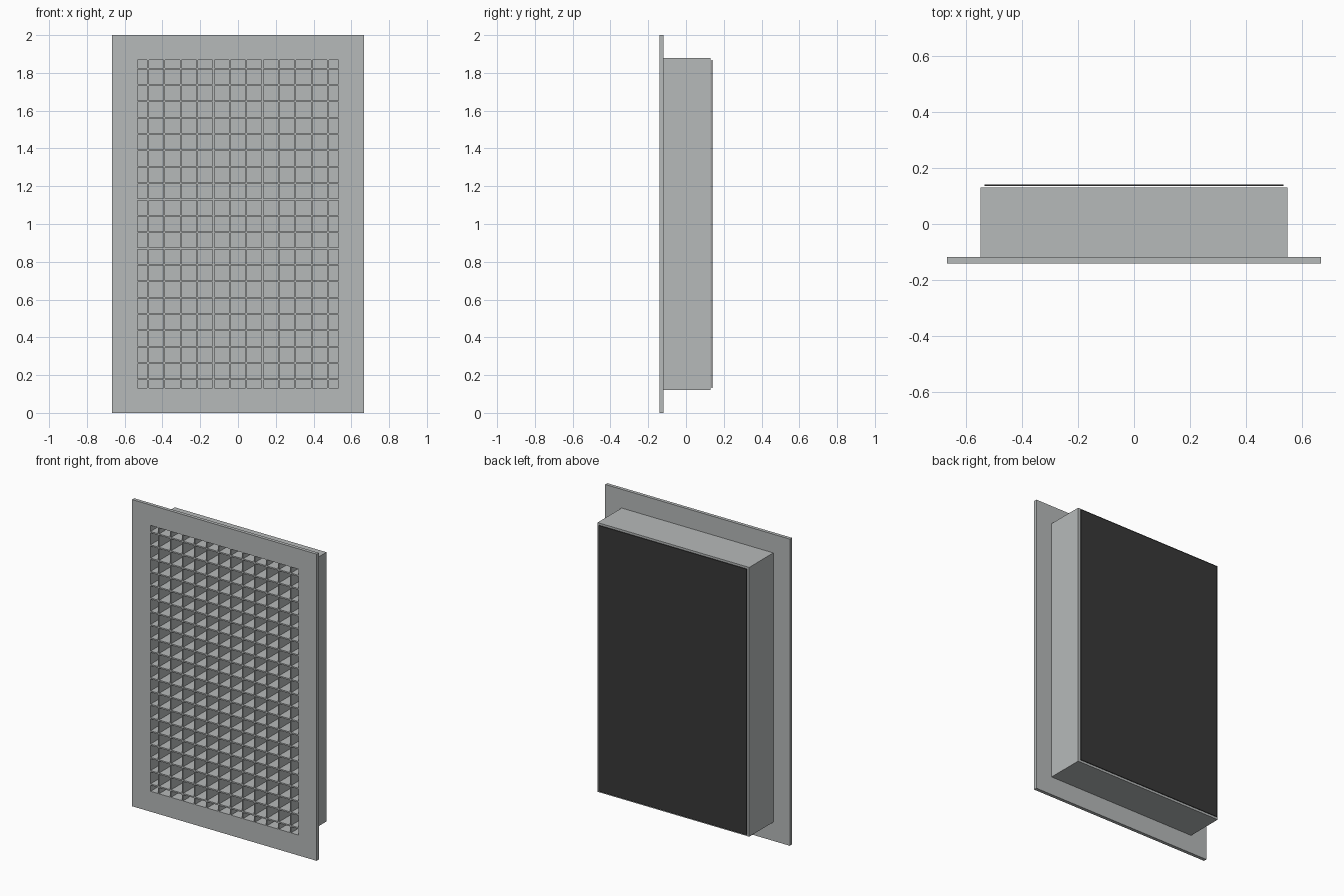
import bpy
import bmesh
from mathutils import Matrix

cube = bpy.data.objects.get("Cube")
if cube:
    bpy.data.objects.remove(cube, do_unlink=True)


def make_material(name, rgb):
    mat = bpy.data.materials.new(name)
    mat.use_nodes = True
    mat.diffuse_color = (*rgb, 1)
    bsdf = next(n for n in mat.node_tree.nodes if n.type == 'BSDF_PRINCIPLED')
    bsdf.inputs["Base Color"].default_value = (*rgb, 1)
    return mat


GREY = make_material("light grey metal", (0.47, 0.49, 0.49))
DARK = make_material("dark grey panel", (0.04, 0.04, 0.04))

# Shared dimensions (half sizes about the centre at z = 1)
FRAME_X, FRAME_Z = 0.666, 1.0
BOX_X, BOX_Z = 0.547, 0.878
OPEN_X, OPEN_Z = 0.533, 0.867
FRONT, FRAME_BACK, FLOOR, BOX_BACK = -0.14, -0.118, 0.118, 0.13
PITCH, THICK = 0.0866, 0.009


def finish(name, bm, mat):
    bmesh.ops.recalc_face_normals(bm, faces=bm.faces)
    mesh = bpy.data.meshes.new(name)
    bm.to_mesh(mesh)
    bm.free()
    mesh.materials.append(mat)
    obj = bpy.data.objects.new(name, mesh)
    bpy.context.collection.objects.link(obj)
    return obj


def loft(name, loops, mat, ring=False):
    """Join rectangles (half width, half height, y); close as a ring or cap the ends."""
    bm = bmesh.new()
    rows = [[bm.verts.new((sx * hx, y, 1 + sz * hz))
             for sx, sz in ((-1, -1), (1, -1), (1, 1), (-1, 1))]
            for hx, hz, y in loops]
    pairs = list(zip(rows, rows[1:]))
    if ring:
        pairs.append((rows[-1], rows[0]))
    else:
        bm.faces.new(rows[0])
        bm.faces.new(rows[-1])
    for a, b in pairs:
        for i in range(4):
            j = (i + 1) % 4
            bm.faces.new((a[i], a[j], b[j], b[i]))
    return finish(name, bm, mat)


def slats(name, count, vertical):
    """Evenly spaced thin blades spanning the opening."""
    bm = bmesh.new()
    depth = FLOOR - FRONT
    mid_y = (FLOOR + FRONT) / 2
    for i in range(count):
        offset = (i - (count - 1) / 2) * PITCH
        if vertical:
            size, pos = (THICK, depth, 2 * OPEN_Z), (offset, mid_y, 1)
        else:
            size, pos = (2 * OPEN_X, depth, THICK), (0, mid_y, 1 + offset)
        bmesh.ops.create_cube(
            bm, size=1, matrix=Matrix.Translation(pos) @ Matrix.Diagonal((*size, 1)))
    return finish(name, bm, GREY)


# Flat flange around the opening
loft("front_frame", [(FRAME_X, FRAME_Z, FRONT), (FRAME_X, FRAME_Z, FRAME_BACK),
                     (OPEN_X, OPEN_Z, FRAME_BACK), (OPEN_X, OPEN_Z, FRONT)], GREY, ring=True)

# Hollow housing, open to the front
loft("housing_box", [(BOX_X, BOX_Z, BOX_BACK), (BOX_X, BOX_Z, FRAME_BACK),
                     (OPEN_X, OPEN_Z, FRAME_BACK), (OPEN_X, OPEN_Z, FLOOR)], GREY)

# Crossed grille blades
slats("vertical_slats", 12, True)
slats("horizontal_slats", 20, False)

# Thin dark panel standing just off the back
loft("back_panel", [(OPEN_X, OPEN_Z, 0.135), (OPEN_X, OPEN_Z, 0.14)], DARK)
